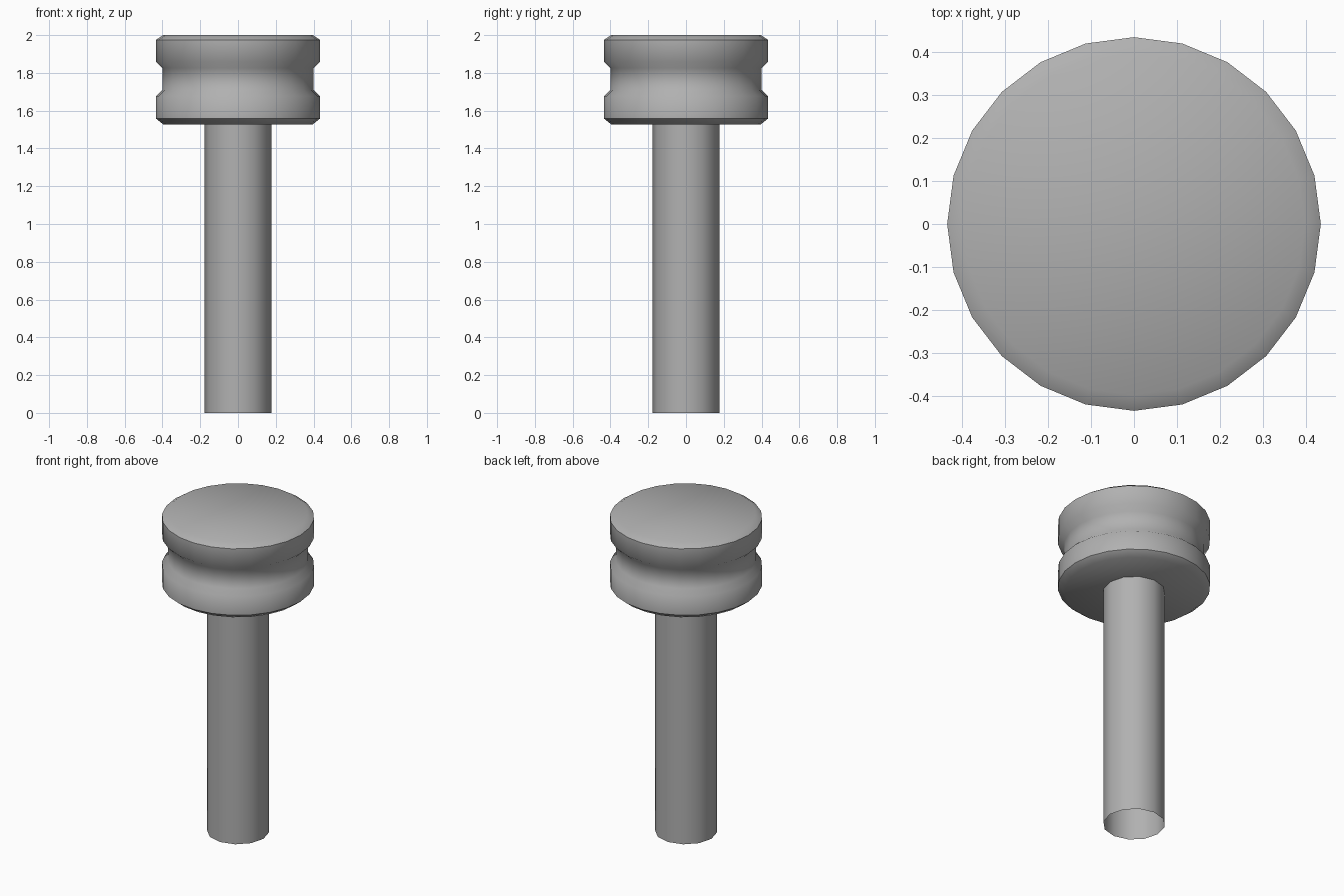
import bpy, bmesh, math

if "Cube" in bpy.data.objects:
    bpy.data.objects.remove(bpy.data.objects["Cube"])

# Mid-dark grey shared by both parts
grey = bpy.data.materials.new("dark_grey")
grey.diffuse_color = (0.44, 0.44, 0.44, 1.0)
grey.use_nodes = True
grey.node_tree.nodes["Principled BSDF"].inputs["Base Color"].default_value = grey.diffuse_color


def lathe(name, profile, sides, caps):
    """Revolve (radius, z) points, listed bottom to top, around the z axis."""
    bm = bmesh.new()
    rings = []
    for r, z in profile:
        angles = [2 * math.pi * i / sides for i in range(sides)]
        rings.append([bm.verts.new((r * math.cos(a), r * math.sin(a), z)) for a in angles])
    for low, high in zip(rings, rings[1:]):
        for i in range(sides):
            j = (i + 1) % sides
            bm.faces.new((low[i], low[j], high[j], high[i]))
    if caps:
        bm.faces.new(rings[0][::-1])
        bm.faces.new(rings[-1])
    mesh = bpy.data.meshes.new(name)
    bm.to_mesh(mesh)
    bm.free()
    mesh.materials.append(grey)
    obj = bpy.data.objects.new(name, mesh)
    bpy.context.collection.objects.link(obj)
    bpy.ops.object.select_all(action='DESELECT')
    obj.select_set(True)
    bpy.context.view_layer.objects.active = obj
    bpy.ops.object.shade_smooth_by_angle(angle=math.radians(48))
    return obj


# Grooved head with bevelled rims
lathe("head", [(0.395, 1.527), (0.434, 1.558), (0.434, 1.677), (0.4, 1.71),
               (0.4, 1.826), (0.434, 1.859), (0.434, 1.975), (0.397, 2.0)], 24, True)

# Plain shaft, open at the bottom
lathe("shaft", [(0.177, 0.0), (0.177, 1.53)], 12, False)
